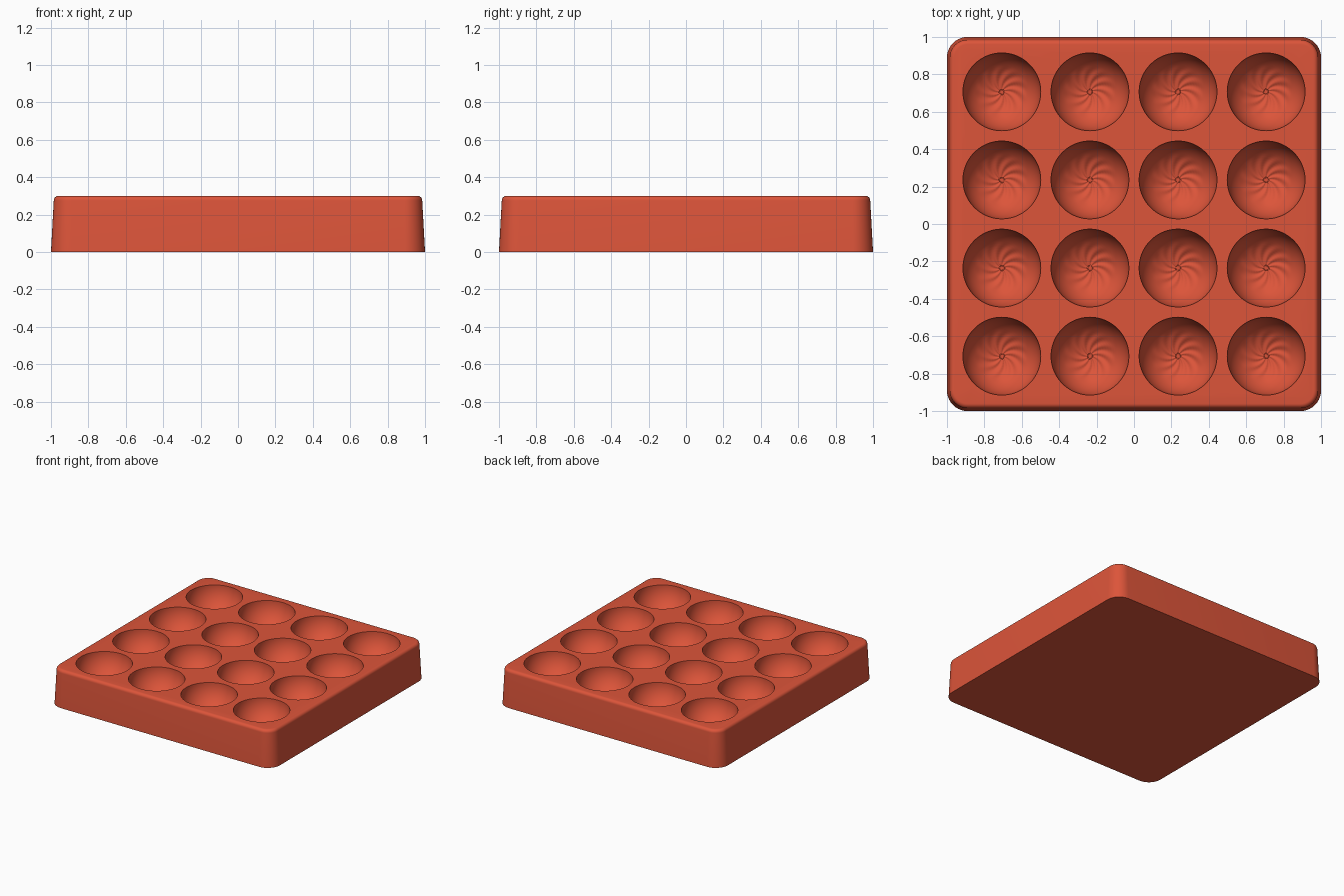
import bpy, bmesh
from math import sin, cos, pi, radians

cube = bpy.data.objects.get("Cube")
if cube:
    bpy.data.objects.remove(cube, do_unlink=True)

HEIGHT = 0.3
CUP_RADIUS = 0.208
CUP_DEPTH = 0.205
PITCH = 0.471

red = bpy.data.materials.new("terracotta_red")
red.use_nodes = True
color = (0.72, 0.09, 0.042, 1)
red.diffuse_color = color
red.node_tree.nodes["Principled BSDF"].inputs["Base Color"].default_value = color


def bridge(bm, lower, upper):
    n = len(lower)
    for i in range(n):
        j = (i + 1) % n
        bm.faces.new((lower[i], lower[j], upper[j], upper[i]))


def make_object(name, bm):
    bmesh.ops.recalc_face_normals(bm, faces=bm.faces)
    mesh = bpy.data.meshes.new(name)
    bm.to_mesh(mesh)
    bm.free()
    mesh.materials.append(red)
    obj = bpy.data.objects.new(name, mesh)
    bpy.context.collection.objects.link(obj)
    return obj


def rounded_square(bm, half, radius, z, steps=10):
    ring = []
    for corner in range(4):
        for s in range(steps + 1):
            a = (corner + s / steps) * pi / 2
            mid = (corner + 0.5) * pi / 2
            cx = (half - radius) * (1 if cos(mid) > 0 else -1)
            cy = (half - radius) * (1 if sin(mid) > 0 else -1)
            ring.append(bm.verts.new((cx + radius * cos(a), cy + radius * sin(a), z)))
    return ring


# Tapered block with a softly rounded top edge
def build_block():
    bm = bmesh.new()
    round_r = 0.025
    sections = [(1.0, 0)]
    for s in range(7):
        a = s / 6 * pi / 2
        sections.append((0.985 - round_r * (1 - cos(a)), HEIGHT - round_r * (1 - sin(a))))
    rings = [rounded_square(bm, h, 0.11 - (1 - h), z) for h, z in sections]
    for lower, upper in zip(rings, rings[1:]):
        bridge(bm, lower, upper)
    bm.faces.new(rings[0])
    bm.faces.new(rings[-1])
    return make_object("mold_block", bm)


# Depth of the bowl with ten swirling flutes that fade out up the wall
def bowl_z(r, angle):
    base = -CUP_DEPTH * max(0, 1 - (r / CUP_RADIUS) ** 2) ** 0.5
    fade = max(0, 1 - r / 0.135) ** 0.7
    return base + 0.09 * r * fade * cos(10 * angle + 9 * r / 0.135)


def add_bowl(bm, x, y, segments=100, rings=24):
    previous = None
    tip = bm.verts.new((x, y, HEIGHT - CUP_DEPTH))
    for k in range(1, rings + 1):
        r = CUP_RADIUS * sin(k / rings * pi / 2)
        ring = []
        for i in range(segments):
            a = 2 * pi * i / segments
            ring.append(bm.verts.new((x + r * cos(a), y + r * sin(a), HEIGHT + bowl_z(r, a))))
        if previous:
            bridge(bm, previous, ring)
        else:
            for i in range(segments):
                bm.faces.new((tip, ring[i], ring[(i + 1) % segments]))
        previous = ring
    # Extend above the top so the cut is clean
    top = [bm.verts.new((v.co.x, v.co.y, HEIGHT + 0.1)) for v in previous]
    bridge(bm, previous, top)
    bm.faces.new(top)


block = build_block()
bm = bmesh.new()
for col in range(4):
    for row in range(4):
        add_bowl(bm, (col - 1.5) * PITCH, (row - 1.5) * PITCH)
cutter = make_object("cup_cutter", bm)
cutter.hide_render = True

# Cut the cups and remove the cutter
cut = block.modifiers.new("cups", 'BOOLEAN')
cut.operation = 'DIFFERENCE'
cut.solver = 'EXACT'
cut.object = cutter
bpy.ops.object.select_all(action='DESELECT')
block.select_set(True)
bpy.context.view_layer.objects.active = block
bpy.ops.object.modifier_apply(modifier=cut.name)
bpy.data.objects.remove(cutter, do_unlink=True)
bpy.ops.object.shade_smooth_by_angle(angle=radians(40))
